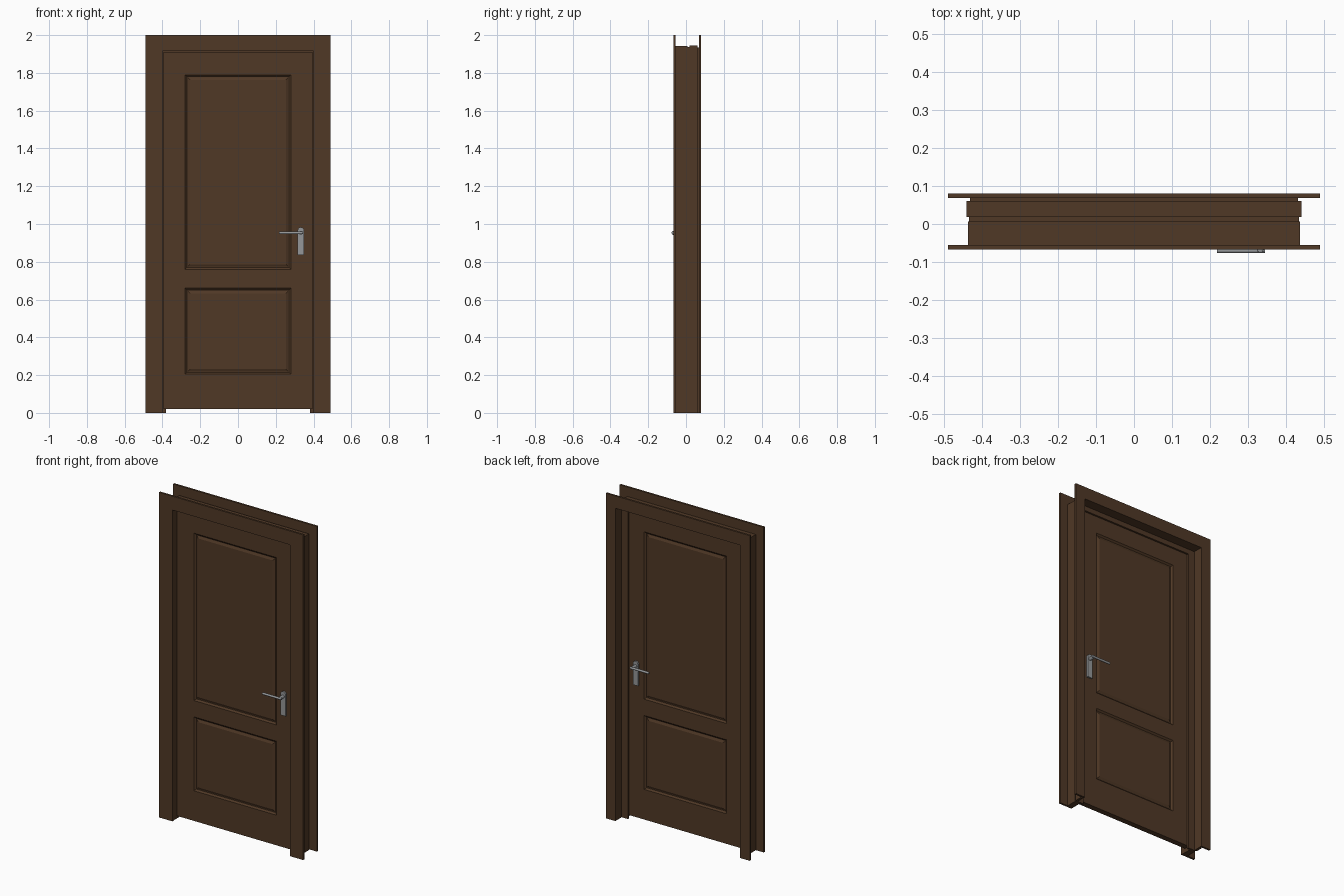
import bpy, bmesh, math
from mathutils import Matrix

if "Cube" in bpy.data.objects:
    bpy.data.objects.remove(bpy.data.objects["Cube"])


def material(name, rgb):
    m = bpy.data.materials.new(name)
    m.diffuse_color = (*rgb, 1)
    m.use_nodes = True
    m.node_tree.nodes["Principled BSDF"].inputs["Base Color"].default_value = m.diffuse_color
    return m


WOOD = material("dark brown wood", (0.080, 0.040, 0.019))
METAL = material("grey metal", (0.30, 0.31, 0.32))


def finish(name, bm, mat):
    bmesh.ops.recalc_face_normals(bm, faces=bm.faces)
    me = bpy.data.meshes.new(name)
    bm.to_mesh(me)
    bm.free()
    ob = bpy.data.objects.new(name, me)
    bpy.context.collection.objects.link(ob)
    me.materials.append(mat)
    return ob


def extrude_profile(name, pts, y0, y1, mat):
    """Extrude an xz outline along y."""
    bm = bmesh.new()
    face = bm.faces.new([bm.verts.new((x, y0, z)) for x, z in pts])
    r = bmesh.ops.extrude_face_region(bm, geom=[face])
    vs = [v for v in r["geom"] if isinstance(v, bmesh.types.BMVert)]
    bmesh.ops.translate(bm, verts=vs, vec=(0, y1 - y0, 0))
    return finish(name, bm, mat)


def portal(name, xo, zo, xi, zi, y0, y1):
    """Two legs and a head in one piece."""
    pts = [(-xo, 0), (-xi, 0), (-xi, zi), (xi, zi),
           (xi, 0), (xo, 0), (xo, zo), (-xo, zo)]
    return extrude_profile(name, pts, y0, y1, WOOD)


# Casings on both wall sides and the stepped jamb between them
portal("front_casing", 0.49, 2.00, 0.40, 1.915, -0.067, -0.055)
portal("front_jamb", 0.437, 1.942, 0.401, 1.916, -0.055, 0.007)
portal("door_stop", 0.434, 1.938, 0.382, 1.895, 0.007, 0.018)
portal("back_jamb", 0.441, 1.945, 0.425, 1.925, 0.018, 0.060)
portal("back_tongue", 0.432, 1.935, 0.425, 1.925, 0.060, 0.068)
portal("back_casing", 0.49, 2.00, 0.424, 1.924, 0.068, 0.080)


# Door leaf: box whose faces are cut at the panel lines, then moulded by insets
def door_leaf():
    xs = [-0.395, -0.28, 0.28, 0.395]
    zs = [0.02, 0.205, 0.66, 0.76, 1.79, 1.91]
    bm = bmesh.new()
    grid = [[bm.verts.new((x, -0.028, z)) for z in zs] for x in xs]
    for i in range(3):
        for j in range(5):
            bm.faces.new((grid[i][j], grid[i + 1][j],
                          grid[i + 1][j + 1], grid[i][j + 1]))
    r = bmesh.ops.extrude_face_region(bm, geom=bm.faces[:])
    bmesh.ops.translate(bm, vec=(0, 0.034, 0),
                        verts=[v for v in r["geom"] if isinstance(v, bmesh.types.BMVert)])
    bmesh.ops.recalc_face_normals(bm, faces=bm.faces)

    def is_panel(f):
        c = f.calc_center_median()
        return abs(f.normal.y) > 0.9 and abs(c.x) < 0.1 and (
            0.3 < c.z < 0.6 or 1.0 < c.z < 1.6)
    panels = [f for f in bm.faces if is_panel(f)]
    for width, depth in ((0.014, -0.009), (0.006, 0), (0.018, 0.006)):
        bmesh.ops.inset_individual(bm, faces=panels, thickness=width, depth=depth)
    return finish("door_leaf", bm, WOOD)


door_leaf()


def rod(name, radius, length, loc, axis, sides=16):
    bm = bmesh.new()
    bmesh.ops.create_cone(bm, cap_ends=True, segments=sides, radius1=radius,
                          radius2=radius, depth=length,
                          matrix=Matrix.Translation(loc) @ Matrix.Rotation(math.pi / 2, 4, axis))
    ob = finish(name, bm, METAL)
    bpy.context.view_layer.objects.active = ob
    ob.select_set(True)
    bpy.ops.object.shade_smooth_by_angle()
    ob.select_set(False)


# Lever handles on both faces
for side, face, s in (("front", -0.028, -1), ("back", 0.006, 1)):
    arc = [(0.333 + 0.017 * math.cos(a), 0.966 + 0.017 * math.sin(a))
           for a in (k * math.pi / 10 for k in range(11))]
    extrude_profile(side + "_handle_plate", [(0.316, 0.835), (0.350, 0.835)] + arc,
                    face, face + s * 0.010, METAL)
    rod(side + "_handle_neck", 0.010, 0.040, (0.333, face + s * 0.024, 0.953), 'X')
    rod(side + "_handle_lever", 0.007, 0.127, (0.2815, face + s * 0.042, 0.953), 'Y')
